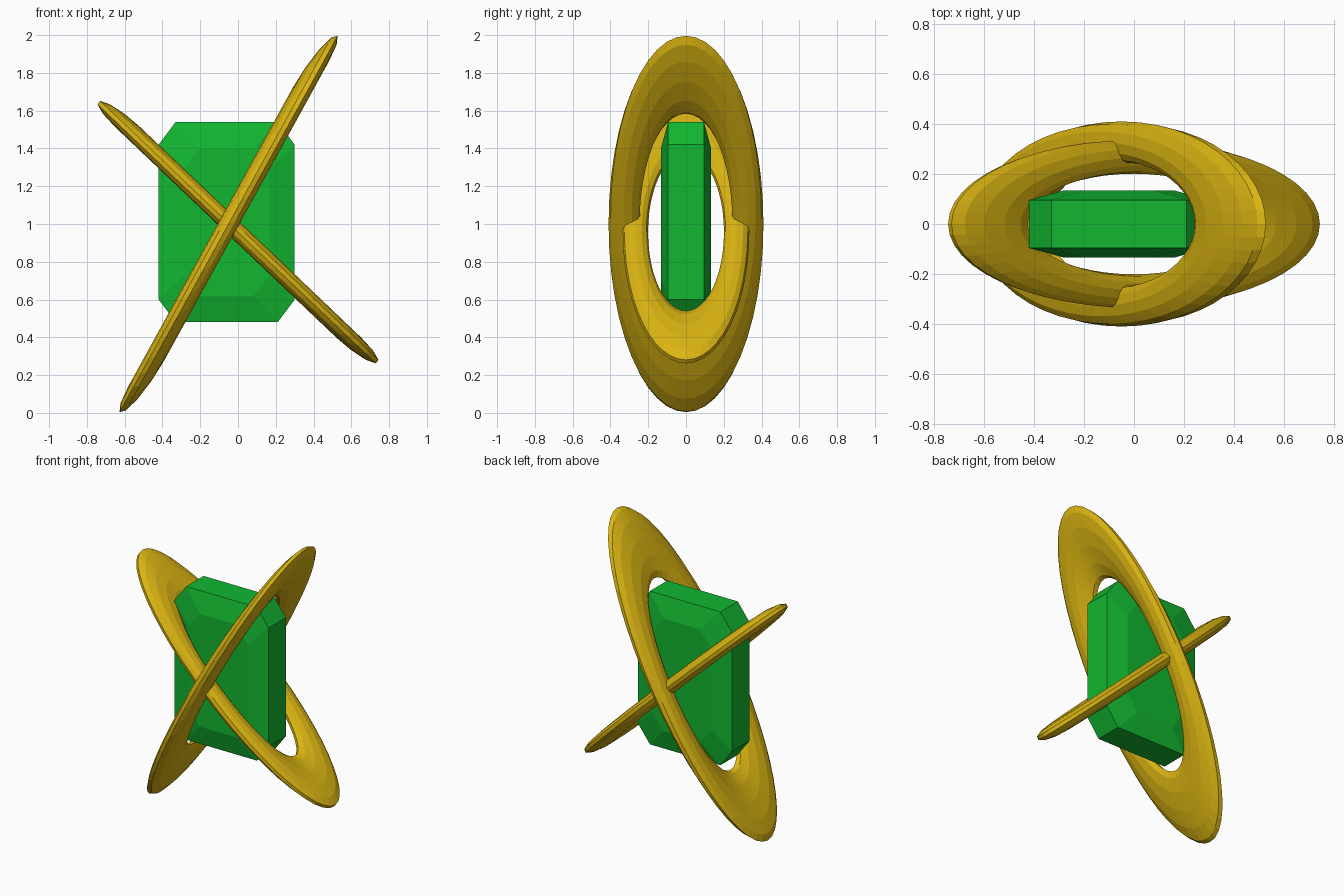
import bpy, bmesh
from math import cos, sin, tau
from mathutils import Vector

if "Cube" in bpy.data.objects:
    bpy.data.objects.remove(bpy.data.objects["Cube"])


def material(name, rgb):
    m = bpy.data.materials.new(name)
    m.diffuse_color = (*rgb, 1)
    m.use_nodes = True
    m.node_tree.nodes["Principled BSDF"].inputs["Base Color"].default_value = m.diffuse_color
    return m


gold = material("gold", (0.70, 0.456, 0.006))
green = material("emerald green", (0.006, 0.47, 0.03))


def finish(bm, name, mat):
    bmesh.ops.recalc_face_normals(bm, faces=bm.faces)
    me = bpy.data.meshes.new(name)
    bm.to_mesh(me)
    bm.free()
    me.materials.append(mat)
    ob = bpy.data.objects.new(name, me)
    bpy.context.collection.objects.link(ob)


def ring(name, centre, long_axis, short_axis, thick, r=0.25, nu=48, nv=12):
    """Skewed torus: long and short axes span the loop, thick is the tube's half depth."""
    c, p, q, n = (Vector(v) for v in (centre, long_axis, short_axis, thick))
    bm = bmesh.new()
    g = []
    for i in range(nu):
        a = tau * i / nu
        axis = p * cos(a) + q * sin(a)
        g.append([bm.verts.new(c + axis * (1 + r * cos(tau * j / nv)) + n * sin(tau * j / nv))
                  for j in range(nv)])
    for i in range(nu):
        for j in range(nv):
            k, l = (i + 1) % nu, (j + 1) % nv
            bm.faces.new((g[i][j], g[k][j], g[k][l], g[i][l]))
    finish(bm, name, mat=gold)


# Two crossing oval rings
ring("tall_ring", (-0.05, 0, 1.0), (0.435, 0, 0.79), (0, 0.328, 0), (0.096, 0, 0.07))
ring("low_ring", (0, 0, 0.957), (0.584, 0, -0.556), (0, 0.268, 0), (0.066, 0, 0))


# Octagonal step-cut gem: table, girdle, girdle, table
def octagon(bm, y, hx, hz, cx, cz):
    corners = []
    for sx, sz, flip in ((1, 1, 0), (-1, 1, 1), (-1, -1, 0), (1, -1, 1)):
        pair = [(hx, hz - cz), (hx - cx, hz)]
        corners += [(sx * x, sz * z) for x, z in (pair[::-1] if flip else pair)]
    return [bm.verts.new((-0.06 + x, y, 1.01 + z)) for x, z in corners]


bm = bmesh.new()
table, girdle = (0.225, 0.39, 0.085, 0.11), (0.36, 0.53, 0.09, 0.12)
loops = [octagon(bm, y, *s) for y, s in
         ((-0.133, table), (-0.095, girdle), (0.095, girdle), (0.133, table))]
for a, b in zip(loops, loops[1:]):
    for i in range(8):
        k = (i + 1) % 8
        bm.faces.new((a[i], a[k], b[k], b[i]))
bm.faces.new(loops[0])
bm.faces.new(loops[-1])
finish(bm, "gem", green)
